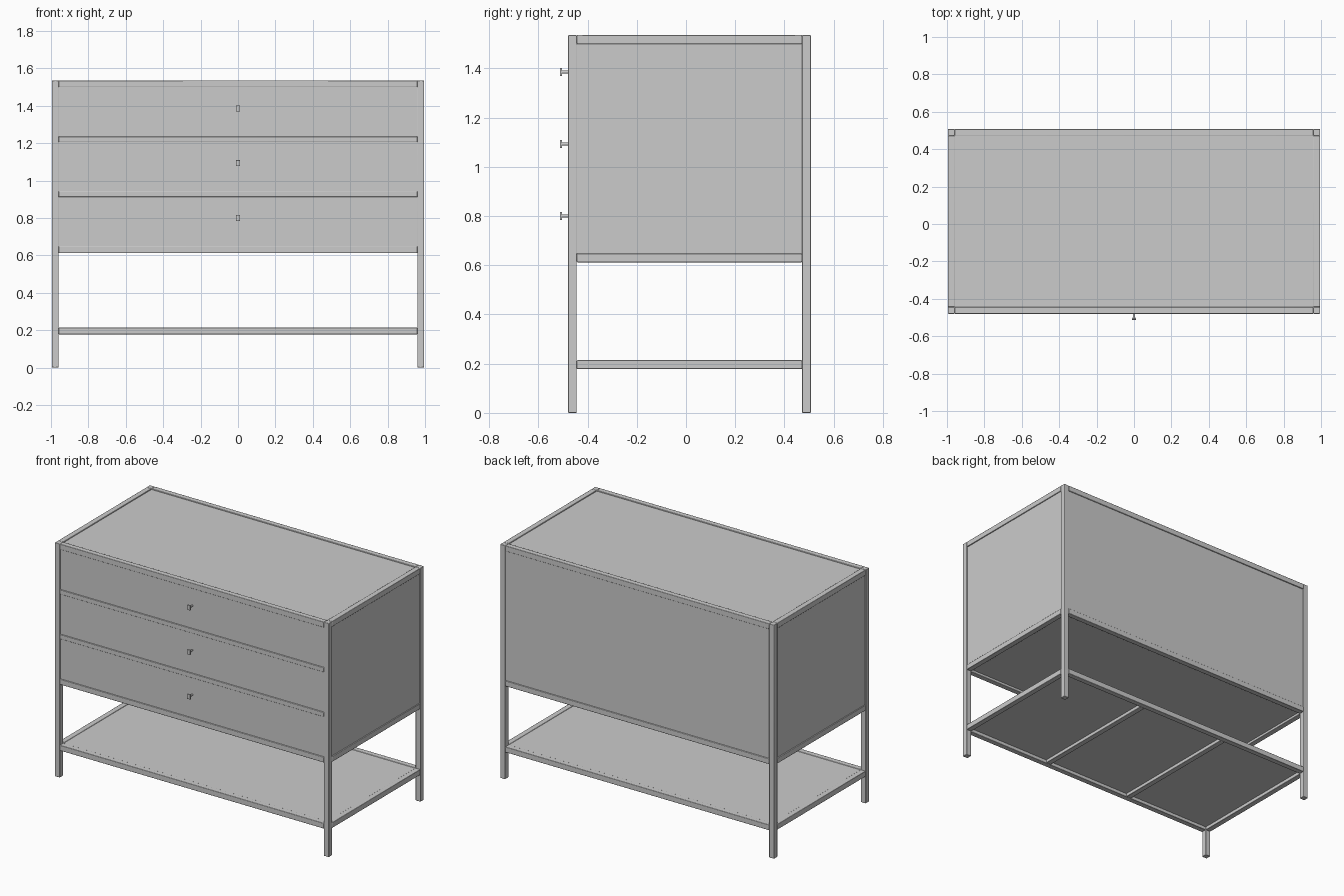
import bpy
import bmesh
from math import radians
from mathutils import Matrix, Vector

cube = bpy.data.objects.get("Cube")
if cube:
    bpy.data.objects.remove(cube)

grey = bpy.data.materials.new("plain grey")
grey.use_nodes = True
COLOUR = (0.6, 0.6, 0.6, 1)
grey.diffuse_color = COLOUR
grey.node_tree.nodes["Principled BSDF"].inputs["Base Color"].default_value = COLOUR


def finish(name, bm, bevel=0):
    mesh = bpy.data.meshes.new(name)
    bm.to_mesh(mesh)
    bm.free()
    mesh.materials.append(grey)
    ob = bpy.data.objects.new(name, mesh)
    bpy.context.collection.objects.link(ob)
    if bevel:
        mod = ob.modifiers.new("soft edges", 'BEVEL')
        mod.width = bevel
        mod.segments = 2
    bpy.ops.object.select_all(action='DESELECT')
    bpy.context.view_layer.objects.active = ob
    ob.select_set(True)
    bpy.ops.object.shade_smooth_by_angle(angle=radians(35))
    return ob


def box(name, x, y, z, bevel=0.003):
    """Box from (low, high) ranges on each axis."""
    low, high = Vector((x[0], y[0], z[0])), Vector((x[1], y[1], z[1]))
    bm = bmesh.new()
    place = Matrix.Translation((low + high) / 2) @ Matrix.Diagonal((*(high - low), 1))
    bmesh.ops.create_cube(bm, size=1, matrix=place)
    return finish(name, bm, bevel)


# Outer sizes, tube width and panel recess
X, FRONT, BACK, TOP = 0.995, -0.48, 0.508, 1.535
BASE, SHELF = 0.612, 0.178
T, R = 0.036, 0.006
XI, FI, BI = X - T, FRONT + T, BACK - T
sides = (("left", 1), ("right", -1))


def span(sign, a, b):
    return tuple(sorted((sign * a, sign * b)))


# Four full-height legs
for side, s in sides:
    box(f"front_leg_{side}", span(s, XI, X), (FRONT, FI), (0, TOP))
    box(f"back_leg_{side}", span(s, XI, X), (BI, BACK), (0, TOP))

# Rails round the top, the cabinet base and the shelf
for level, z in (("top", TOP - T), ("base", BASE), ("shelf", SHELF)):
    zr = (z, z + T)
    box(f"{level}_front_rail", (-XI, XI), (FRONT, FI), zr)
    box(f"{level}_back_rail", (-XI, XI), (BI, BACK), zr)
    for side, s in sides:
        box(f"{level}_{side}_rail", span(s, XI, X), (FI, BI), zr)

# Recessed cabinet panels
wall = 0.02
box("top_panel", (-XI, XI), (FI, BI), (TOP - R - wall, TOP - R), 0)
box("base_panel", (-XI, XI), (FI, BI), (BASE + 0.016, BASE + T), 0)
box("back_panel", (-XI, XI), (BACK - R - wall, BACK - R), (BASE + T, TOP - T), 0)
for side, s in sides:
    box(f"{side}_panel", span(s, X - R - wall, X - R), (FI, BI), (BASE + T, TOP - T), 0)

# Three drawers with dividing rails and knobs
gap = 0.03
height = (TOP - BASE - 2 * T - 2 * gap) / 3
for i in range(3):
    z = BASE + T + i * (height + gap)
    box(f"drawer_front_{i + 1}", (-XI, XI), (FRONT + R, FRONT + R + wall), (z, z + height), 0)
    if i < 2:
        box(f"drawer_divider_{i + 1}", (-XI, XI), (FRONT, FI), (z + height, z + height + gap))
    zk = 0.8 + i * 0.2925
    bm = bmesh.new()
    turn = Matrix.Translation((0, -0.488, zk)) @ Matrix.Rotation(radians(90), 4, 'X')
    bmesh.ops.create_cone(bm, cap_ends=True, segments=16, radius1=0.005, radius2=0.007,
                          depth=0.034, matrix=turn)
    finish(f"knob_stem_{i + 1}", bm)
    box(f"knob_head_{i + 1}", (-0.011, 0.011), (-0.512, -0.504), (zk - 0.016, zk + 0.016), 0.001)

# Lower shelf with cross bars underneath
box("shelf_panel", (-XI, XI), (FI, BI), (SHELF + 0.022, SHELF + T - 0.003), 0)
for side, s in sides:
    box(f"shelf_bar_{side}", span(s, 0.31, 0.346), (FI, BI), (SHELF, SHELF + 0.024))
